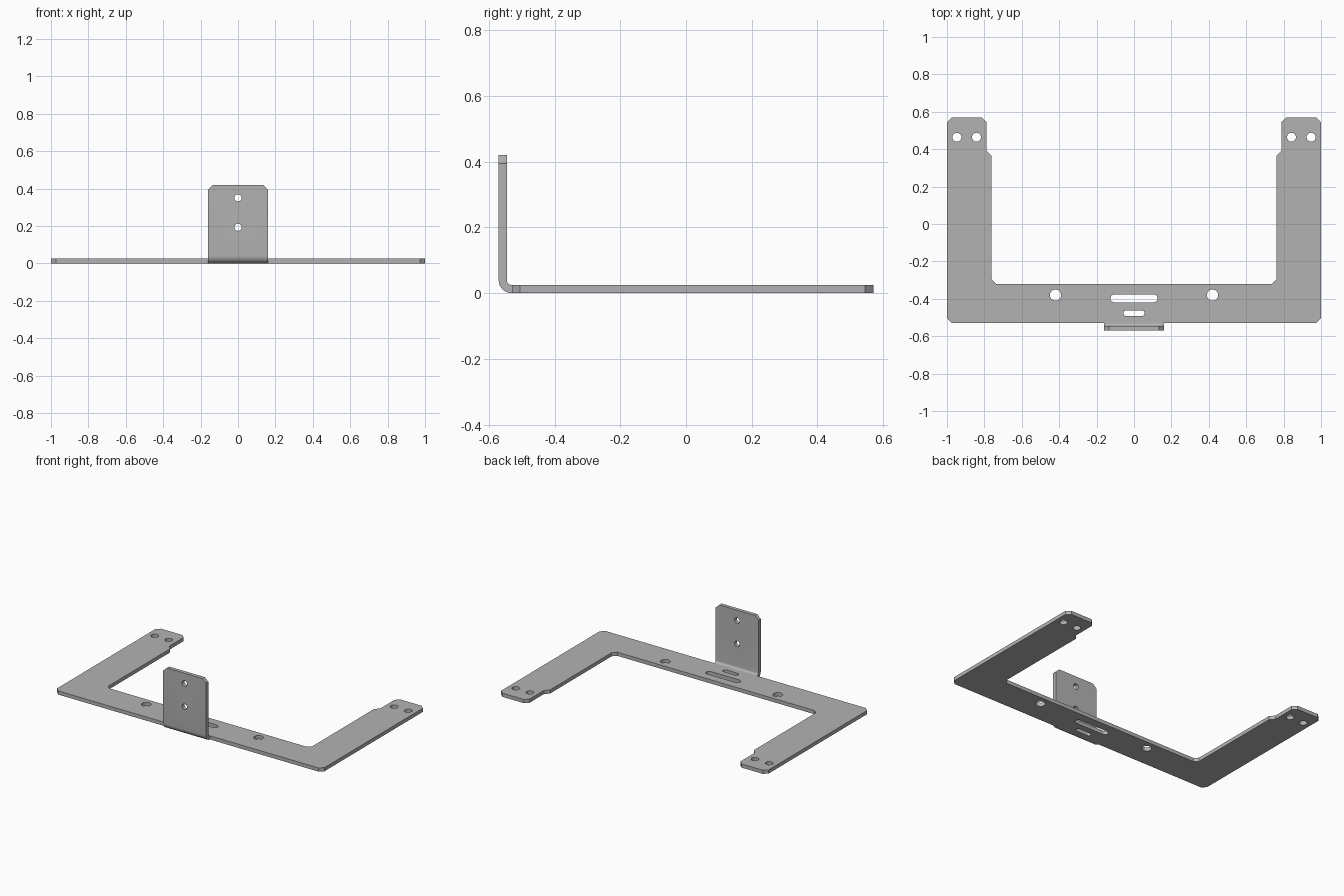
import bpy, bmesh
from math import pi, sin, cos

cube = bpy.data.objects.get("Cube")
if cube:
    bpy.data.objects.remove(cube, do_unlink=True)

THICK = 0.025            # sheet thickness
BEND_Y = -0.53           # fold line, also the front edge of the frame
BEND_R = 0.04            # outer bend radius
BEND_LEN = (BEND_R - THICK / 2) * pi / 2
TAB_TOP = 0.42


def tab_y(z):
    """Position on the flat pattern of a height on the folded tab."""
    return BEND_Y - BEND_LEN - (z - BEND_R)


def slot(x, y, radius, half=0.0, n=16):
    """Round hole, or a slot when half (straight half length) is set."""
    right = [(x + half + radius * cos(a), y + radius * sin(a))
             for a in (-pi / 2 + pi * i / n for i in range(n + 1))]
    left = [(2 * x - px, 2 * y - py) for px, py in right]
    return right + left if half else right[:-1] + left[:-1]


# Flat pattern: right half of the outline, mirrored for the other side
half_outline = [
    (0.133, tab_y(TAB_TOP)), (0.16, tab_y(TAB_TOP - 0.025)), (0.16, BEND_Y),
    (0.973, BEND_Y), (1.0, BEND_Y + 0.025), (1.0, 0.545), (0.973, 0.57),
    (0.815, 0.57), (0.788, 0.545), (0.788, 0.392), (0.762, 0.364),
    (0.762, -0.295), (0.738, -0.32),
]
loops = [half_outline + [(-x, y) for x, y in reversed(half_outline)]]

# Holes in arms, crossbar and tab
for side in (-1, 1):
    loops.append(slot(side * 0.947, 0.464, 0.024))
    loops.append(slot(side * 0.842, 0.464, 0.024))
    loops.append(slot(side * 0.42, -0.38, 0.03))
loops.append(slot(0, -0.398, 0.021, 0.105))
loops.append(slot(0, -0.477, 0.015, 0.042))
for z in (0.35, 0.193):
    loops.append(slot(0, tab_y(z), 0.019))

# Filled and extruded sheet
curve = bpy.data.curves.new("flat_pattern", "CURVE")
curve.dimensions = "2D"
curve.fill_mode = "BOTH"
curve.extrude = THICK / 2
for pts in loops:
    spline = curve.splines.new("POLY")
    spline.points.add(len(pts) - 1)
    for p, (x, y) in zip(spline.points, pts):
        p.co = (x, y, 0, 1)
    spline.use_cyclic_u = True
pattern = bpy.data.objects.new("flat_pattern", curve)
bpy.context.collection.objects.link(pattern)
bpy.context.view_layer.update()
mesh = bpy.data.meshes.new_from_object(
    pattern.evaluated_get(bpy.context.evaluated_depsgraph_get()))
bpy.data.objects.remove(pattern, do_unlink=True)

# Cut rows across the fold, then roll the tab upright
bm = bmesh.new()
bm.from_mesh(mesh)
bmesh.ops.remove_doubles(bm, verts=bm.verts, dist=0.0001)
STEPS = 8
for i in range(STEPS + 1):
    bmesh.ops.bisect_plane(bm, geom=bm.verts[:] + bm.edges[:] + bm.faces[:], dist=0.00001,
                           plane_co=(0, BEND_Y - BEND_LEN * i / STEPS, 0),
                           plane_no=(0, 1, 0))
for v in bm.verts:
    v.co.z += THICK / 2
    s = BEND_Y - v.co.y
    if s > 0:
        angle = min(s / BEND_LEN, 1) * pi / 2
        r = BEND_R - v.co.z
        v.co.y = BEND_Y - r * sin(angle)
        v.co.z = BEND_R - r * cos(angle) + max(s - BEND_LEN, 0)
bmesh.ops.recalc_face_normals(bm, faces=bm.faces)
bm.to_mesh(mesh)
bm.free()

# Grey sheet metal
metal = bpy.data.materials.new("grey_metal")
metal.use_nodes = True
colour = (0.45, 0.45, 0.45, 1)
metal.diffuse_color = colour
metal.node_tree.nodes["Principled BSDF"].inputs["Base Color"].default_value = colour
mesh.materials.clear()
mesh.materials.append(metal)

mesh.name = "mounting_bracket"
bracket = bpy.data.objects.new("mounting_bracket", mesh)
bpy.context.collection.objects.link(bracket)
bpy.ops.object.select_all(action="DESELECT")
bracket.select_set(True)
bpy.context.view_layer.objects.active = bracket
bpy.ops.object.shade_smooth_by_angle(angle=pi / 6)
